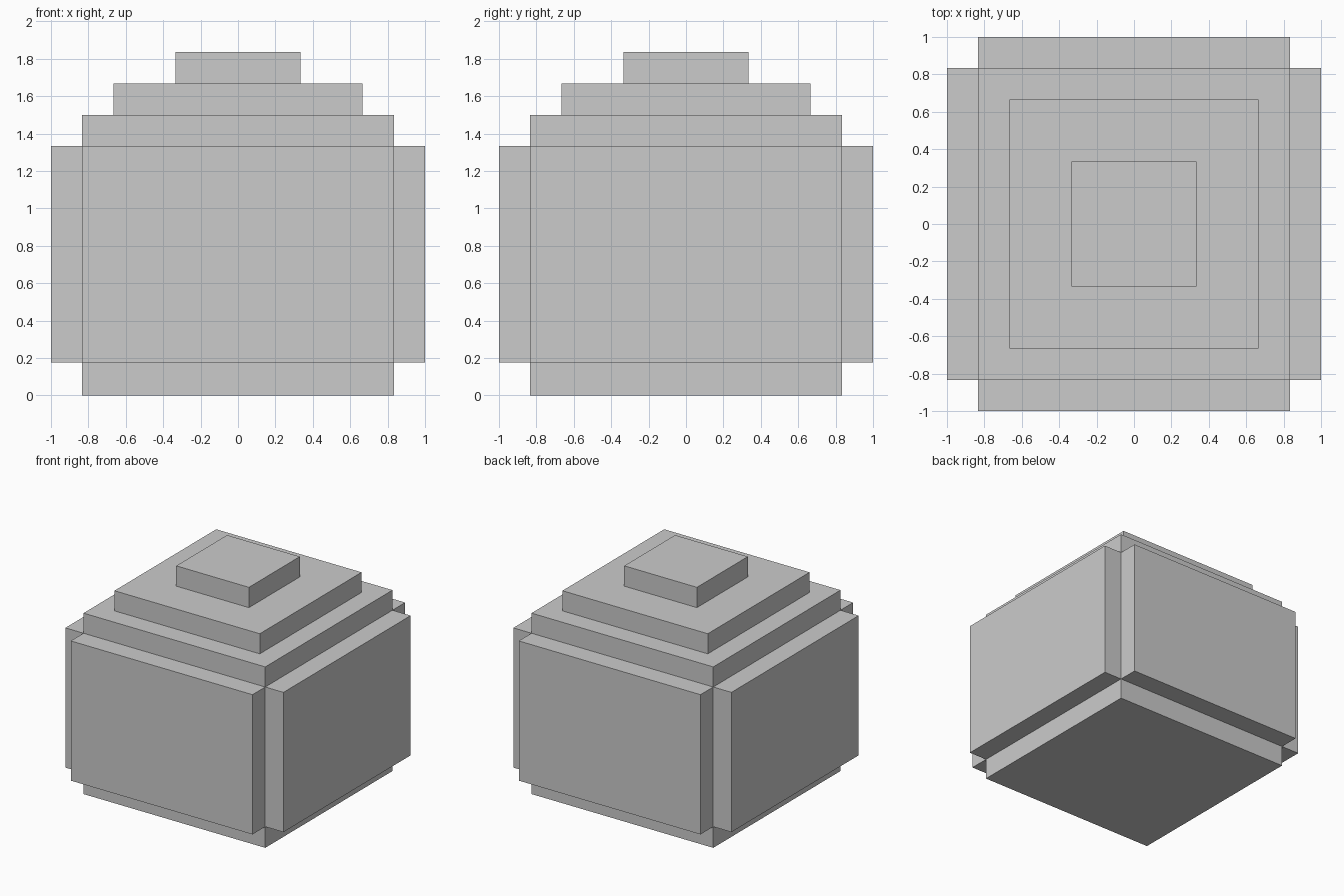
import bpy

if "Cube" in bpy.data.objects:
    bpy.data.objects.remove(bpy.data.objects["Cube"])

U = 1 / 6          # step size of the blocky grid
Z0, Z1 = 0.175, 8 * U   # bottom and top of the side panels


def box(name, x0, x1, y0, y1, z0, z1):
    bpy.ops.mesh.primitive_cube_add(
        size=1, location=((x0 + x1) / 2, (y0 + y1) / 2, (z0 + z1) / 2))
    ob = bpy.context.object
    ob.name = name
    ob.scale = (x1 - x0, y1 - y0, z1 - z0)
    bpy.ops.object.transform_apply(location=False, rotation=False, scale=True)
    return ob


# Central block and the stepped tiers on top
for name, half, z0, z1 in (("core", 5 * U, 0, 1.5),
                           ("upper_tier", 4 * U, 1.5, 10 * U),
                           ("top_cap", 2 * U, 10 * U, 1.835)):
    box(name, -half, half, -half, half, z0, z1)

# Raised panels on the four sides
w = 5 * U
box("front_panel", -w, w, -1, -w, Z0, Z1)
box("back_panel", -w, w, w, 1, Z0, Z1)
box("left_panel", -1, -w, -w, w, Z0, Z1)
box("right_panel", w, 1, -w, w, Z0, Z1)
